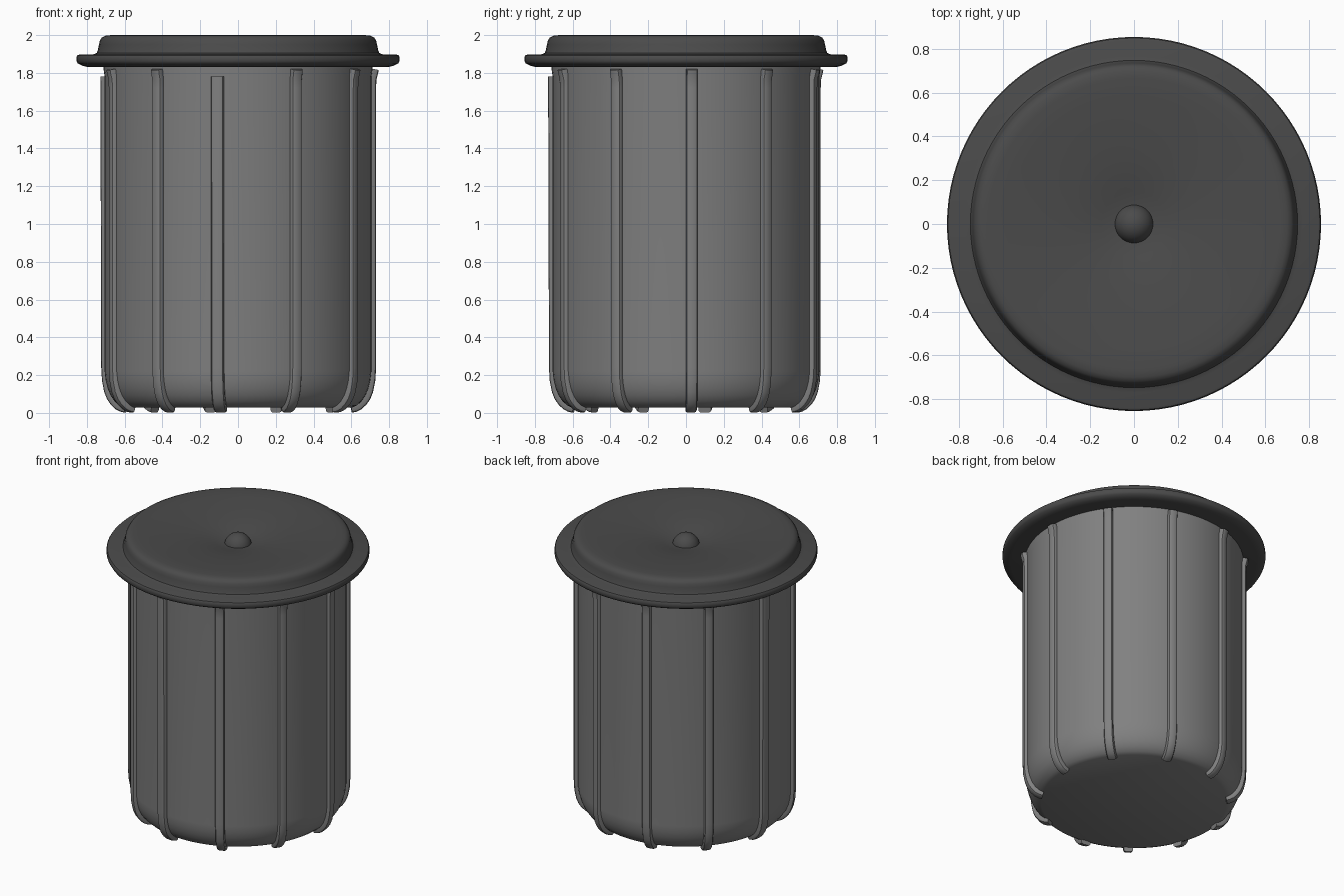
import bpy, bmesh
from math import sin, cos, pi, radians
from mathutils import Vector

if "Cube" in bpy.data.objects:
    bpy.data.objects.remove(bpy.data.objects["Cube"])


def material(name, value):
    m = bpy.data.materials.new(name)
    m.diffuse_color = (value, value, value, 1)
    m.use_nodes = True
    m.node_tree.nodes["Principled BSDF"].inputs["Base Color"].default_value = m.diffuse_color
    return m


BODY_MAT = material("mid_grey", 0.22)
LID_MAT = material("dark_grey", 0.07)


def finish(name, bm, mat, angle=35):
    bmesh.ops.remove_doubles(bm, verts=bm.verts, dist=1e-5)
    bmesh.ops.recalc_face_normals(bm, faces=bm.faces)
    me = bpy.data.meshes.new(name)
    bm.to_mesh(me)
    bm.free()
    ob = bpy.data.objects.new(name, me)
    bpy.context.collection.objects.link(ob)
    me.materials.append(mat)
    bpy.ops.object.select_all(action='DESELECT')
    ob.select_set(True)
    bpy.context.view_layer.objects.active = ob
    bpy.ops.object.shade_smooth_by_angle(angle=radians(angle))
    return ob


def lathe(name, profile, mat, steps=96):
    bm = bmesh.new()
    vs = [bm.verts.new((r, 0, z)) for r, z in profile]
    es = [bm.edges.new(p) for p in zip(vs, vs[1:])]
    bmesh.ops.spin(bm, geom=vs + es, cent=(0, 0, 0), axis=(0, 0, 1),
                   angle=2 * pi, steps=steps, use_merge=True)
    return finish(name, bm, mat)


def rib(name, theta, path, half_width):
    """Sweep a rounded strip along an (r, z) path at angle theta."""
    w = half_width
    section = [(-w, -.035), (-w, -.012), (-w * .85, -.004), (-w * .55, 0),
               (w * .55, 0), (w * .85, -.004), (w, -.012), (w, -.035)]
    out, side = Vector((cos(theta), sin(theta), 0)), Vector((-sin(theta), cos(theta), 0))
    up = Vector((0, 0, 1))
    bm = bmesh.new()
    rings = []
    for i, (r, z) in enumerate(path):
        a, b = path[max(i - 1, 0)], path[min(i + 1, len(path) - 1)]
        dr, dz = b[0] - a[0], b[1] - a[1]
        normal = (out * -dz + up * dr).normalized()
        rings.append([bm.verts.new(out * r + up * z + side * s + normal * n)
                      for s, n in section])
    for p, q in zip(rings, rings[1:]):
        for i in range(len(section)):
            j = (i + 1) % len(section)
            bm.faces.new((p[i], p[j], q[j], q[i]))
    bm.faces.new(rings[0])
    bm.faces.new(rings[-1])
    return finish(name, bm, BODY_MAT)


# Canister body with rounded foot
lathe("canister_body", [
    (0, .028), (.605, .028), (.63, .04), (.655, .063), (.675, .093), (.69, .13),
    (.70, .17), (.706, .22), (.706, 1.78), (.712, 1.82), (.712, 1.86), (0, 1.86)], BODY_MAT)

# Lid with flange and dished top
lathe("lid", [
    (0, 1.832), (.80, 1.832), (.825, 1.838), (.848, 1.85), (.855, 1.862), (.855, 1.885),
    (.85, 1.893), (.84, 1.897), (.77, 1.897), (.748, 1.905), (.742, 1.92), (.736, 1.95),
    (.731, 1.972), (.72, 1.988), (.70, 1.997), (.67, 2.0), (.58, 1.995), (.45, 1.985),
    (.32, 1.972), (.22, 1.957), (.15, 1.942), (.09, 1.93), (0, 1.925)], LID_MAT)

# Central knob
bm = bmesh.new()
bmesh.ops.create_uvsphere(bm, u_segments=32, v_segments=16, radius=.09)
bmesh.ops.translate(bm, verts=bm.verts, vec=(0, 0, 1.908))
finish("lid_knob", bm, LID_MAT)

# Vertical ribs that curl under the foot
foot = [(.731, .24), (.727, .17), (.715, .11), (.70, .073), (.68, .044),
        (.655, .02), (.63, .007), (.605, .001)]
tops = {False: [(.745, 1.815), (.741, 1.795), (.733, 1.765), (.731, 1.72)],
        True: [(.736, 1.78), (.735, 1.6)]}
angles = [2.5, 36.5, 70.5, 104, 137, 170.5, 202, 233.5, 261.3, 295.5, 329]
for i, a in enumerate(angles):
    square = i in (5, 8)
    rib(f"rib_{i + 1}", radians(a), tops[square] + foot, .034 if square else .03)
